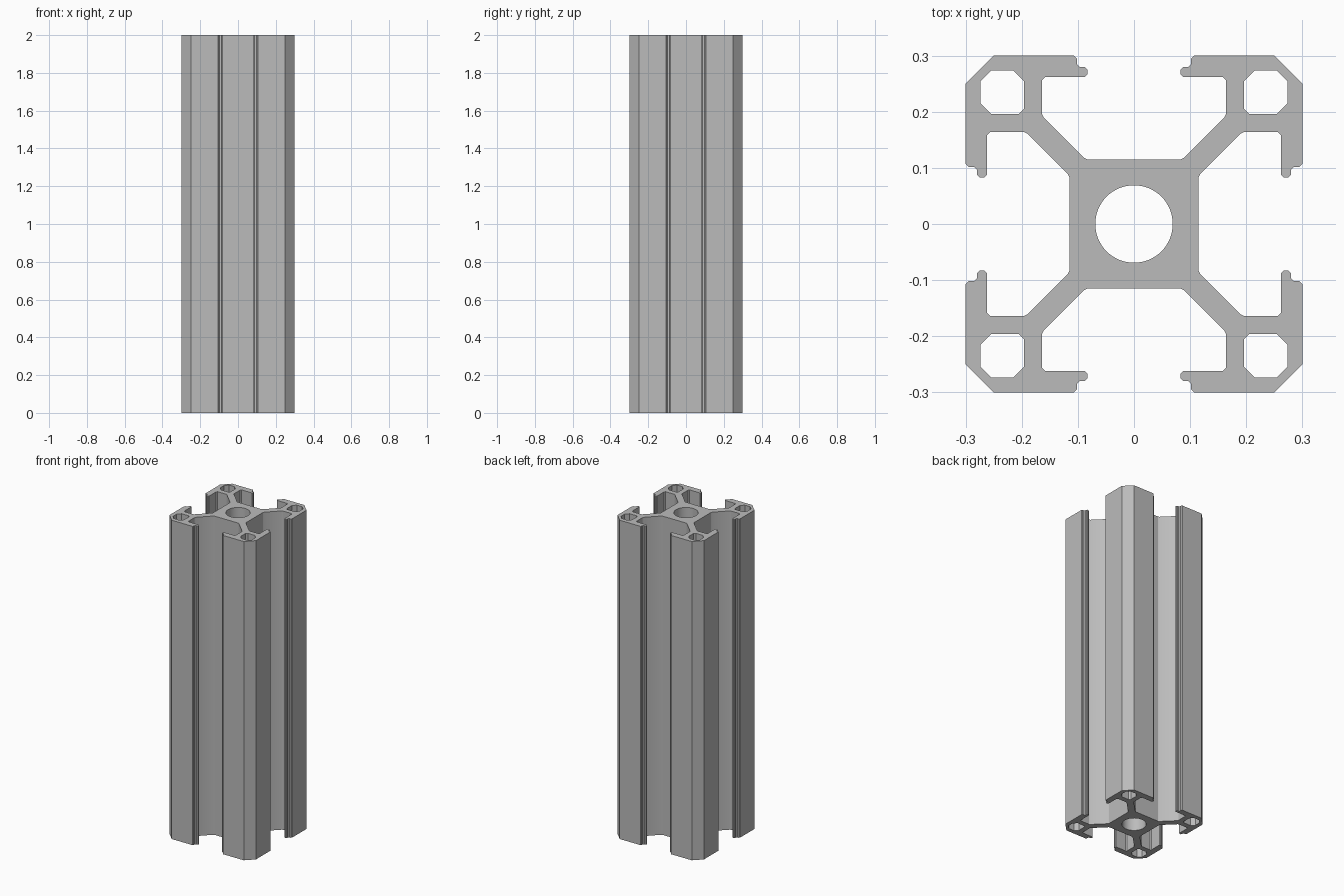
import bpy, bmesh, math
from mathutils import Vector

cube = bpy.data.objects.get("Cube")
if cube:
    bpy.data.objects.remove(cube, do_unlink=True)

LENGTH = 2.0

# Brushed aluminium
metal = bpy.data.materials.new("aluminium_grey")
metal.use_nodes = True
color = (0.5, 0.5, 0.5, 1)
metal.diffuse_color = color
metal.node_tree.nodes["Principled BSDF"].inputs["Base Color"].default_value = color

# Half of one corner arm: core web, diagonal rib, slot lip, outer wall, chamfer
half_arm = [(0.083, 0.115), (0.089, 0.118), (0.161, 0.190), (0.164, 0.196),
            (0.164, 0.257), (0.169, 0.262)]
half_arm[4:] = [(0.164, 0.256), (0.158, 0.262)]
half_arm += [(0.088, 0.262), (0.083, 0.267), (0.083, 0.275), (0.088, 0.280),
             (0.097, 0.280), (0.102, 0.285), (0.102, 0.295), (0.107, 0.300),
             (0.250, 0.300)]
arm = half_arm + [(y, x) for x, y in reversed(half_arm)]

# Corner bore: chamfered square, with a smaller chamfer towards the core
a, b, c, d = 0.196, 0.274, 0.020, 0.009
bore = [(a + d, a), (b - c, a), (b, a + c), (b, b - c),
        (b - c, b), (a + c, b), (a, b - c), (a, a + d)]


def turned(points, quarter):
    """Rotate outline points by quarter turns about the centre."""
    for _ in range(quarter):
        points = [(y, -x) for x, y in points]
    return points


def circle(radius, sides):
    steps = [2 * math.pi * i / sides for i in range(sides)]
    return [(radius * math.cos(t), radius * math.sin(t)) for t in steps]


def extrude_section(name, loops, height, material):
    """Fill closed loops (outline and holes) and extrude them upwards."""
    bm = bmesh.new()
    edges = []
    for loop in loops:
        verts = [bm.verts.new((x, y, 0)) for x, y in loop]
        edges += [bm.edges.new((v, verts[i - 1])) for i, v in enumerate(verts)]
    bmesh.ops.triangle_fill(bm, edges=edges, use_beauty=True, normal=Vector((0, 0, 1)))
    result = bmesh.ops.extrude_face_region(bm, geom=bm.faces[:], use_keep_orig=True)
    top = [g for g in result["geom"] if isinstance(g, bmesh.types.BMVert)]
    bmesh.ops.translate(bm, verts=top, vec=(0, 0, height))
    bmesh.ops.recalc_face_normals(bm, faces=bm.faces[:])
    mesh = bpy.data.meshes.new(name)
    bm.to_mesh(mesh)
    bm.free()
    mesh.materials.append(material)
    obj = bpy.data.objects.new(name, mesh)
    bpy.context.collection.objects.link(obj)
    return obj


# Slotted rail: four arms joined round the core, four corner bores, centre bore
outline = [p for q in range(4) for p in turned(arm, q)]
bores = [turned(bore, q) for q in range(4)]
rail = extrude_section("slotted_rail", [outline, *bores, circle(0.069, 64)], LENGTH, metal)

# Smooth the round bore while keeping profile edges sharp
bpy.ops.object.select_all(action="DESELECT")
rail.select_set(True)
bpy.context.view_layer.objects.active = rail
bpy.ops.object.shade_smooth_by_angle(angle=math.radians(20))
